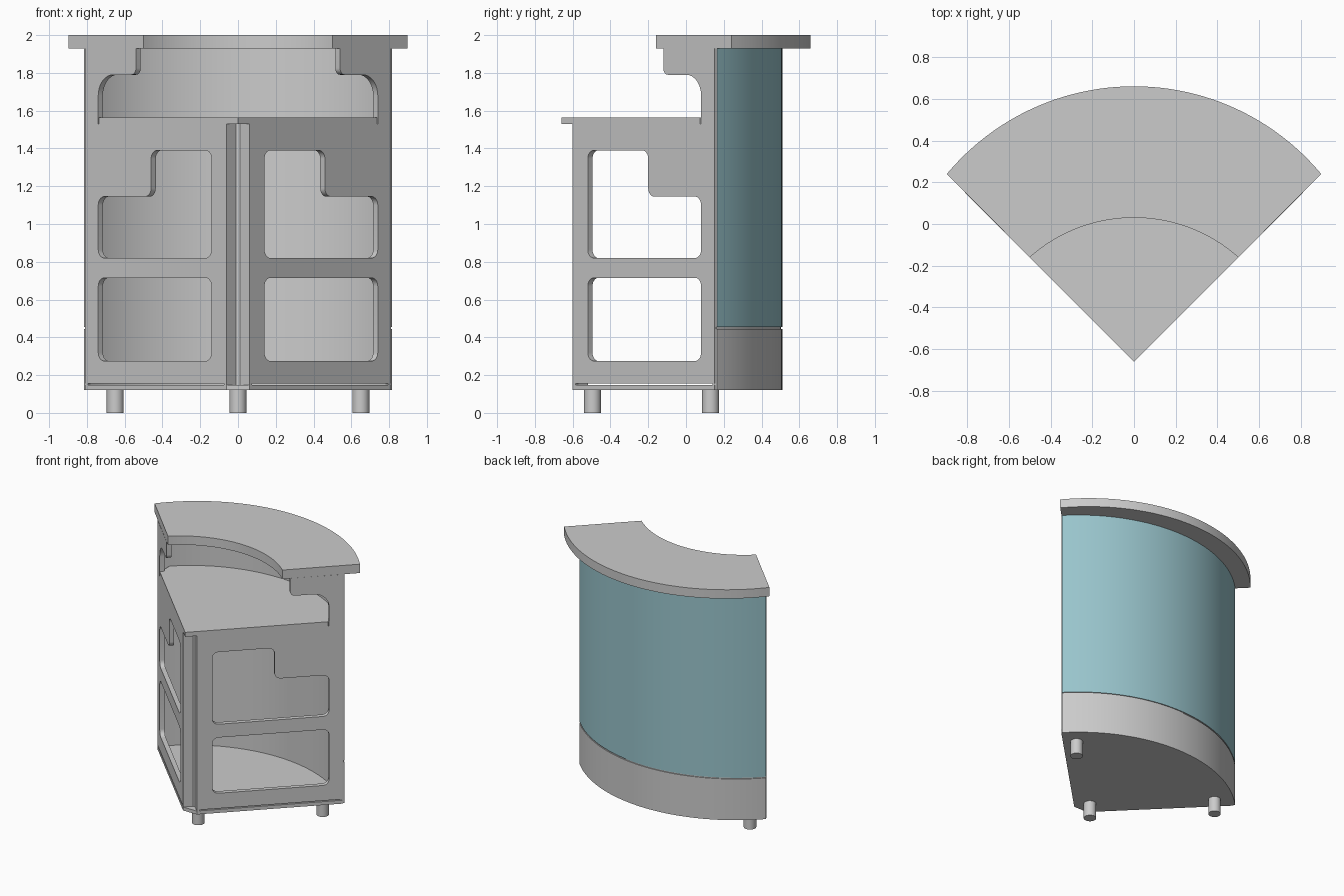
import bpy, bmesh, math
from mathutils import Vector

if "Cube" in bpy.data.objects:
    bpy.data.objects.remove(bpy.data.objects["Cube"])

def material(name, rgb):
    m = bpy.data.materials.new(name)
    m.diffuse_color = (*rgb, 1)
    m.use_nodes = True
    m.node_tree.nodes["Principled BSDF"].inputs["Base Color"].default_value = m.diffuse_color
    return m

GREY = material("light_grey", (0.6, 0.6, 0.6))
TEAL = material("pale_teal", (0.32, 0.56, 0.61))
ROOT2 = math.sqrt(2)
APEX = -0.66                       # y of the corner where both sides meet

def finish(ob):
    bpy.ops.object.select_all(action='DESELECT')
    ob.select_set(True)
    bpy.context.view_layer.objects.active = ob
    bpy.ops.object.shade_smooth_by_angle(angle=math.radians(30))

def prism(name, pts, z0, z1):
    """Extrude a plan outline between two heights."""
    bm = bmesh.new()
    face = bm.faces.new([bm.verts.new((x, y, z0)) for x, y in pts])
    ext = bmesh.ops.extrude_face_region(bm, geom=[face])
    for v in ext["geom"]:
        if isinstance(v, bmesh.types.BMVert):
            v.co.z = z1
    bmesh.ops.recalc_face_normals(bm, faces=bm.faces)
    me = bpy.data.meshes.new(name)
    bm.to_mesh(me)
    bm.free()
    ob = bpy.data.objects.new(name, me)
    bpy.context.collection.objects.link(ob)
    me.materials.append(GREY)
    finish(ob)
    return ob

def arc(hw, y_end, y_peak, n=48):
    """Arc from (hw, y_end) over (0, y_peak) to (-hw, y_end)."""
    s = y_peak - y_end
    r = (hw * hw + s * s) / (2 * s)
    cy = y_peak - r
    a = math.asin(hw / r)
    return [(r * math.sin(a - 2 * a * i / n), cy + r * math.cos(a - 2 * a * i / n))
            for i in range(n + 1)]

def rounded(corners, n=8):
    """Fillet a polygon of (u, z, radius); u is the world y along the side."""
    out = []
    pts = [Vector((u * ROOT2, z)) for u, z, r in corners]
    for i, p in enumerate(pts):
        r = corners[i][2]
        if r == 0:
            out.append(p)
            continue
        a = (pts[i - 1] - p).normalized()
        b = (pts[(i + 1) % len(pts)] - p).normalized()
        c = p + (a + b) * r        # right-angled corners
        for k in range(n + 1):
            t = k / n * math.pi / 2
            out.append(c - b * r * math.cos(t) - a * r * math.sin(t))
    return out

# side panel shape: outline, lower window, stepped upper window
R = 0.045
PANEL = [
    [(-0.6, 0.155, 0), (0.15, 0.155, 0), (0.15, 1.93, 0), (-0.12, 1.93, 0),
     (-0.12, 1.79, 0.035), (0.08, 1.79, 0.11), (0.08, 1.53, 0), (-0.6, 1.53, 0)],
    [(-0.52, 0.275, R), (0.08, 0.275, R), (0.08, 0.715, R), (-0.52, 0.715, R)],
    [(-0.52, 0.82, R), (0.08, 0.82, R), (0.08, 1.145, R), (-0.2, 1.145, R),
     (-0.2, 1.39, R), (-0.52, 1.39, R)],
]

def side_panel(name, side, t=0.035):
    cu = bpy.data.curves.new(name, 'CURVE')
    cu.dimensions = '2D'
    cu.fill_mode = 'BOTH'
    cu.extrude = t / 2
    for loop in PANEL:
        pts = rounded(loop)
        sp = cu.splines.new('POLY')
        sp.points.add(len(pts) - 1)
        for q, p in zip(sp.points, pts):
            q.co = (p.x, p.y, 0, 1)
        sp.use_cyclic_u = True
    tmp = bpy.data.objects.new(name + "_curve", cu)
    bpy.context.collection.objects.link(tmp)
    bpy.context.view_layer.update()
    me = bpy.data.meshes.new_from_object(
        tmp.evaluated_get(bpy.context.evaluated_depsgraph_get()))
    bpy.data.objects.remove(tmp)
    me.name = name
    for v in me.vertices:
        s, z, d = v.co
        u, d = s / ROOT2, (d + t / 2) / ROOT2
        v.co = (side * (u - APEX - d), u + d, z)
    bm = bmesh.new()
    bm.from_mesh(me)
    bmesh.ops.remove_doubles(bm, verts=bm.verts, dist=1e-5)
    bmesh.ops.recalc_face_normals(bm, faces=bm.faces)
    bm.to_mesh(me)
    bm.free()
    me.materials.clear()
    me.materials.append(GREY)
    ob = bpy.data.objects.new(name, me)
    bpy.context.collection.objects.link(ob)
    finish(ob)

side_panel("right_side_panel", 1)
side_panel("left_side_panel", -1)

# curved back: grey kick band and upper shell with a teal outer face
outer = arc(0.815, 0.165, 0.51)
inner = arc(0.795, 0.14, 0.485)
ring = outer + inner[::-1]
prism("kick_band", ring, 0.12, 0.445)
prism("band_joint", arc(0.81, 0.16, 0.503) + inner[::-1], 0.445, 0.455)
shell = prism("upper_shell", ring, 0.455, 1.93)
shell.data.materials.append(TEAL)
for p in shell.data.polygons:
    c, nrm = p.center, p.normal
    if abs(nrm.z) < 0.5 and nrm.x * c.x + nrm.y * (c.y + 0.61) > 0.9 * math.hypot(c.x, c.y + 0.61):
        p.material_index = 1

# base plate, worktop and raised counter top
prism("base_plate", [(-0.06, -0.6), (0.06, -0.6), (0.81, 0.15)]
      + arc(0.805, 0.155, 0.5) + [(-0.81, 0.15)], 0.12, 0.147)
prism("worktop", [(0, APEX), (0.735, 0.075)] + arc(0.735, 0.195, 0.487)
      + [(-0.735, 0.075)], 1.53, 1.565)
prism("counter_top", arc(0.897, 0.24, 0.66) + arc(0.5, -0.16, 0.03)[::-1], 1.93, 2.0)

# grooved corner post
prism("corner_post", [(-0.06, -0.6), (-0.01, -0.55), (0.01, -0.55), (0.06, -0.6),
                      (0.075, -0.585), (0.01, -0.52), (-0.01, -0.52), (-0.075, -0.585)],
      0.147, 1.53)

# three round feet
for name, x, y in (("front_foot", 0, -0.495), ("right_foot", 0.65, 0.13), ("left_foot", -0.65, 0.13)):
    prism(name, [(x + 0.045 * math.cos(k * math.pi / 16), y + 0.045 * math.sin(k * math.pi / 16))
                 for k in range(32)], 0, 0.12)
